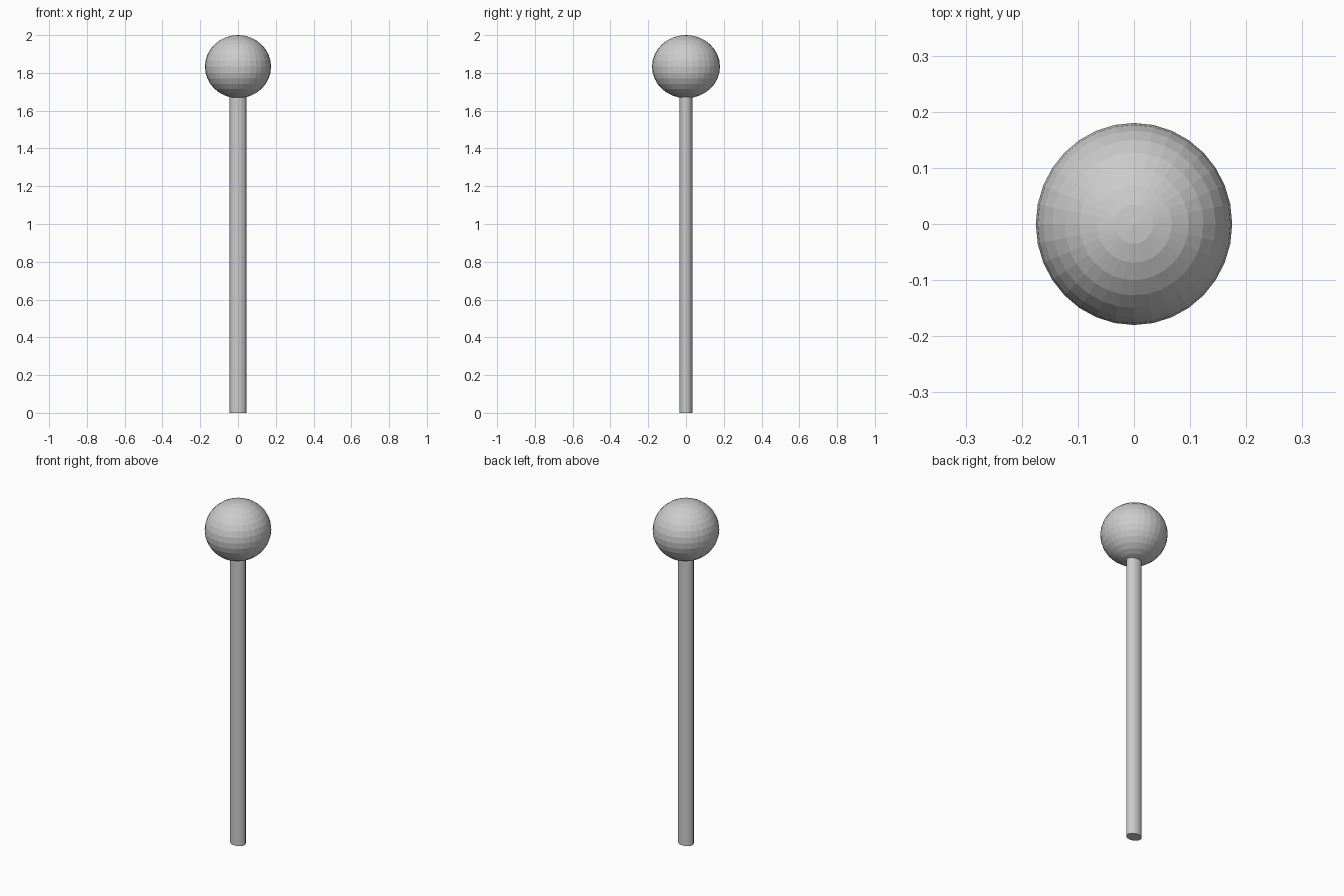
import bpy

if "Cube" in bpy.data.objects:
    bpy.data.objects.remove(bpy.data.objects["Cube"])

HEAD_RADII = (0.175, 0.18, 0.167)
STICK_RADII = (0.044, 0.035)
STICK_TOP = 1.69


def finish(name, scale):
    obj = bpy.context.object
    obj.name = name
    obj.scale = scale
    bpy.ops.object.transform_apply(location=False, rotation=False, scale=True)


# Slightly elliptical stick, its top sunk into the head
bpy.ops.mesh.primitive_cylinder_add(vertices=32, radius=1, depth=STICK_TOP,
                                    location=(0, 0, STICK_TOP / 2))
finish("stick", (STICK_RADII[0], STICK_RADII[1], 1))

# Faceted, slightly flattened ball head
bpy.ops.mesh.primitive_uv_sphere_add(segments=32, ring_count=16, radius=1,
                                     location=(0, 0, 2 - HEAD_RADII[2]))
finish("head", HEAD_RADII)
